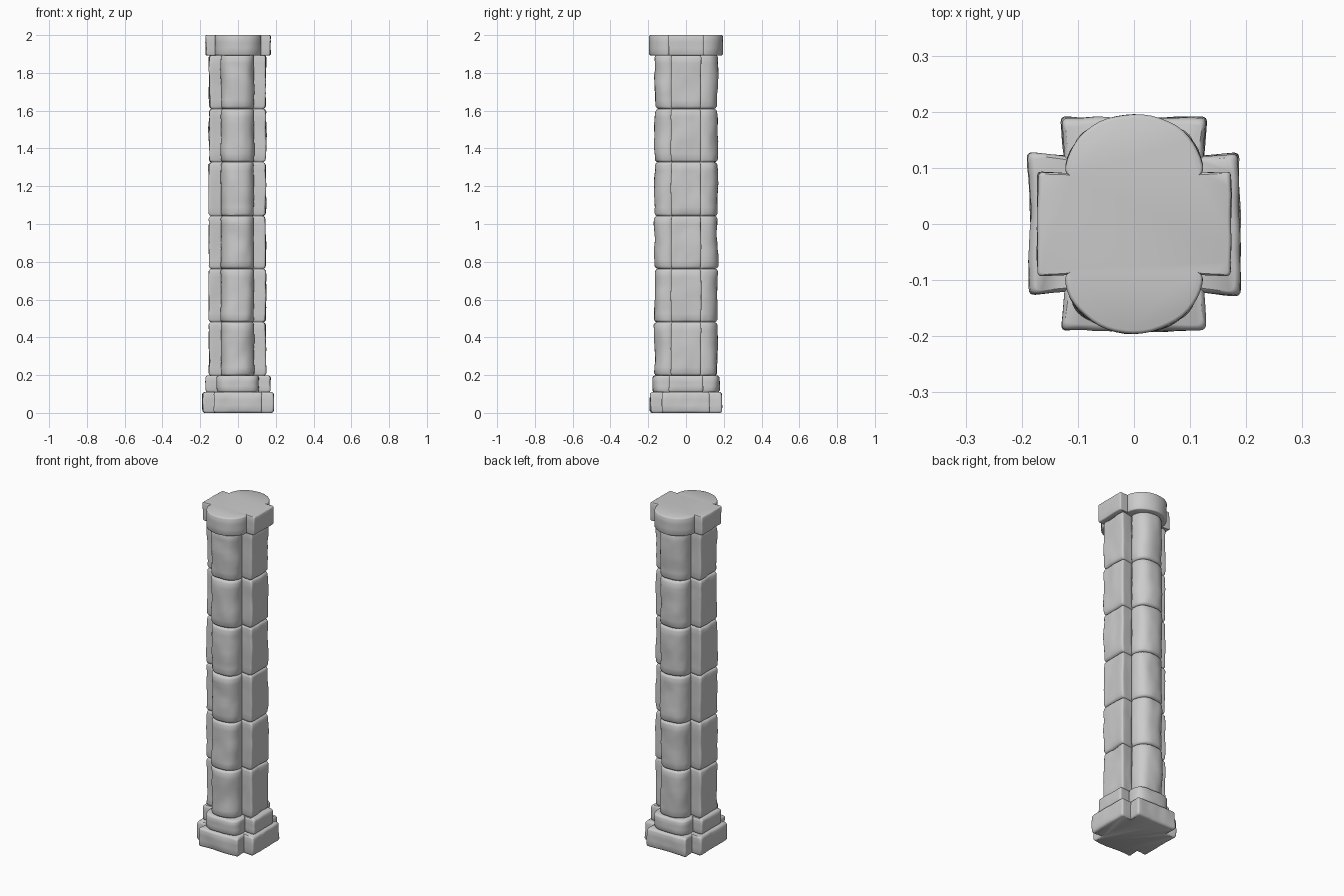
import bpy, bmesh, math
from mathutils import Vector, noise

if "Cube" in bpy.data.objects:
    bpy.data.objects.remove(bpy.data.objects["Cube"])


def round_corners(pts, r, sharp):
    """Round the corners of a closed 2D outline, leaving the 'sharp' indices alone."""
    out = []
    n = len(pts)
    for i, p in enumerate(pts):
        a, b = pts[i - 1], pts[(i + 1) % n]
        turn = (p - a).angle(b - p, 0)
        if i in sharp or turn < 0.6:
            out.append(p)
            continue
        p0 = p + (a - p).normalized() * r
        p1 = p + (b - p).normalized() * r
        for k in range(5):
            t = k / 4
            out.append(p0 * (1 - t) ** 2 + p * 2 * t * (1 - t) + p1 * t * t)
    return out


def resample(pts, step=0.016):
    """Add points along long edges so the stone surface can undulate."""
    out = []
    for i, p in enumerate(pts):
        q = pts[(i + 1) % len(pts)]
        m = max(1, round((q - p).length / step))
        out += [p.lerp(q, k / m) for k in range(m)]
    return out


def cross_outline(ax, ay, lw, ly, power, r, groove):
    """Cross plan: side arms (ax, ay) and front/back lobes (lw, ly).
    power 2 gives round lobes, None gives square lobes."""
    quad = [(ax, ay), (lw - groove, ay - groove)]
    if power is None:
        quad += [(lw, ly)]
    else:
        for k in range(13):
            t = k / 12 * math.pi / 2
            quad.append((lw * math.cos(t) ** (2 / power),
                         ay + (ly - ay) * math.sin(t) ** (2 / power)))
        quad[-1] = (0, ly)
    right = [Vector(p) for p in quad]
    left = [Vector((-p[0], p[1])) for p in reversed(quad) if p[0] > 1e-6]
    top = right + left
    bottom = [Vector((-p.x, -p.y)) for p in top]
    pts = top + bottom
    sharp = {i for i, p in enumerate(pts)
             if abs(abs(p.x) - (lw - groove)) < 1e-6 and abs(abs(p.y) - (ay - groove)) < 1e-6}
    return resample(round_corners(pts, r, sharp))


def stone(name, outline, z0, z1, edge, rough, cx=0.0, flat_top=False):
    """Stack rings of the outline, pulled in at both ends for worn edges."""
    bm = bmesh.new()
    h = z1 - z0
    levels = [(0, edge), (edge * 0.3, edge * 0.4), (edge, 0)]
    mid = max(2, round(h / 0.035))
    rings = levels + [(edge + (h - 2 * edge) * k / mid, 0) for k in range(1, mid)]
    rings += [(h - z, i) for z, i in reversed(levels)]
    loops = []
    for z, inset in rings:
        loop = []
        for p in outline:
            co = Vector((p.x, p.y, z0 + z))
            n = noise.noise(co * 9) + 0.5 * noise.noise(co * 22)
            d = inset + rough * max(-0.8, n)
            q = p - p.normalized() * d
            loop.append(bm.verts.new((q.x + cx, q.y, z0 + z)))
        loops.append(loop)
    n = len(outline)
    for a, b in zip(loops, loops[1:]):
        for i in range(n):
            j = (i + 1) % n
            bm.faces.new((a[i], a[j], b[j], b[i]))
    bm.faces.new(loops[-1])
    bm.faces.new(list(reversed(loops[0])))
    bmesh.ops.recalc_face_normals(bm, faces=bm.faces)
    me = bpy.data.meshes.new(name)
    bm.to_mesh(me)
    bm.free()
    ob = bpy.data.objects.new(name, me)
    bpy.context.collection.objects.link(ob)
    bpy.ops.object.select_all(action='DESELECT')
    ob.select_set(True)
    bpy.context.view_layer.objects.active = ob
    bpy.ops.object.shade_smooth_by_angle(angle=math.radians(40))
    return ob


# plinth: two stepped courses
plinth = cross_outline(0.187, 0.127, 0.13, 0.19, None, 0.012, 0.005)
stone("plinth_lower", plinth, 0.0, 0.11, 0.012, 0.006)
upper = cross_outline(0.171, 0.092, 0.112, 0.178, 3.6, 0.012, 0.004)
stone("plinth_upper", upper, 0.108, 0.198, 0.012, 0.005)

# shaft: six drums with round front and back lobes
shaft = cross_outline(0.150, 0.081, 0.088, 0.167, 2.5, 0.012, 0.007)
joints = [0.196, 0.48, 0.763, 1.042, 1.327, 1.61, 1.897]
for i, (a, b) in enumerate(zip(joints, joints[1:])):
    stone(f"shaft_drum_{i + 1}", shaft, a, b, 0.014, 0.007, cx=-0.003)

# capital slab
capital = cross_outline(0.172, 0.093, 0.123, 0.195, 2.0, 0.008, 0.002)
stone("capital", capital, 1.893, 2.0, 0.006, 0.004)
